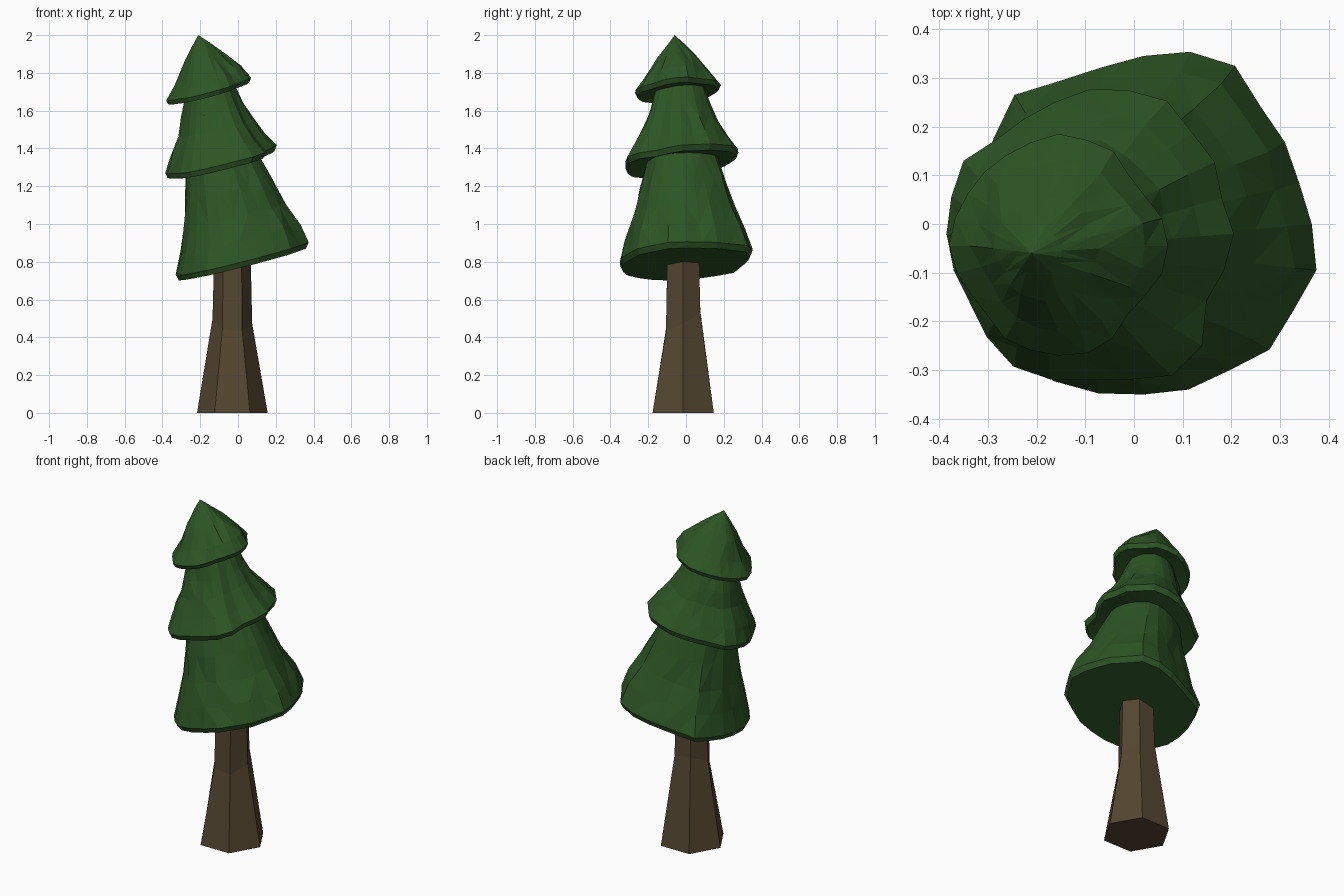
import bpy, bmesh, random
from math import sin, cos, tau

if "Cube" in bpy.data.objects:
    bpy.data.objects.remove(bpy.data.objects["Cube"])
random.seed(4)


def material(name, rgb):
    m = bpy.data.materials.new(name)
    m.diffuse_color = (*rgb, 1)
    m.use_nodes = True
    m.node_tree.nodes["Principled BSDF"].inputs["Base Color"].default_value = m.diffuse_color
    return m


def ring(bm, radii, scale, cx, cy, z, tilt, jitter=0.0):
    """Closed loop of vertices on a tilted plane; smaller rings become rounder."""
    mean, n, out = sum(radii) / len(radii), len(radii), []
    for i, r in enumerate(radii):
        r = scale * (r * scale + mean * (1 - scale)) + random.uniform(-jitter, jitter)
        dx, dy = r * cos(tau * i / n), r * sin(tau * i / n)
        dz = dx * tilt[0] + dy * tilt[1] + random.uniform(-jitter, jitter)
        out.append(bm.verts.new((cx + dx, cy + dy, z + dz)))
    return out


def bridge(bm, a, b):
    n = len(a)
    for i in range(n):
        bm.faces.new((a[i], a[(i + 1) % n], b[(i + 1) % n], b[i]))


def finish(bm, name, mat):
    bmesh.ops.recalc_face_normals(bm, faces=bm.faces)
    me = bpy.data.meshes.new(name)
    bm.to_mesh(me)
    bm.free()
    me.materials.append(mat)
    bpy.context.collection.objects.link(bpy.data.objects.new(name, me))


# Trunk: flared hexagonal post with a slanted bend
bm = bmesh.new()
loops = [ring(bm, [r] * 6, 1, -0.03, -0.015, z, t) for r, z, t in
         [(0.187, 0, (0, 0)), (0.105, 0.485, (-0.12, 0.52)), (0.096, 0.86, (0.25, 0.06))]]
for a, b in zip(loops, loops[1:]):
    bridge(bm, a, b)
bm.faces.new(loops[0])
bm.faces.new(loops[-1])
finish(bm, "trunk", material("bark", (0.09, 0.062, 0.03)))

# Skirt outlines: radius every 15 degrees, starting at +x
low = [.345, .33, .335, .34, .375, .366, .345, .333, .34, .375, .355, .35,
       .35, .36, .365, .365, .372, .36, .35, .352, .348, .365, .355, .367]
mid = [.295, .28, .295, .295, .315, .305, .297, .28, .272, .273, .30, .295,
       .295, .29, .285, .30, .315, .31, .30, .31, .336, .325, .276, .285]
top = [.225, .22, .205, .205, .225, .225, .23, .22, .215, .215, .215, .22,
       .225, .215, .205, .205, .22, .222, .225, .228, .22, .20, .205, .22]

# Each tier: outline, tilt, rings of (scale, centre x, centre y, z, jitter)
tiers = [
    (low, (.25, .06), [(.96, .02, 0, .79, 0), (1, .02, 0, .82, 0),
                       (.89, .01, -.005, .93, .008), (.76, -.02, -.01, 1.05, .008),
                       (.65, -.05, -.015, 1.19, .008), (.54, -.085, -.02, 1.33, 0)]),
    (mid, (.25, .11), [(.96, -.09, -.02, 1.315, 0), (1, -.09, -.02, 1.345, 0),
                       (.84, -.108, -.025, 1.42, .007), (.67, -.122, -.03, 1.51, .007),
                       (.56, -.135, -.03, 1.6, .006), (.45, -.148, -.035, 1.70, 0)]),
    (top, (.27, .09), [(.95, -.155, -.045, 1.69, 0), (1, -.155, -.045, 1.715, 0),
                       (.79, -.155, -.045, 1.785, .006), (.48, -.18, -.05, 1.875, .005),
                       (.22, -.197, -.055, 1.945, .003)]),
]

# Foliage: one continuous skin through the three leaning skirts
bm = bmesh.new()
loops = [ring(bm, radii, s, cx, cy, z, tilt, j)
         for radii, tilt, rows in tiers for s, cx, cy, z, j in rows]
for a, b in zip(loops, loops[1:]):
    bridge(bm, a, b)
bm.faces.new(loops[0])
tip = bm.verts.new((-0.21, -0.06, 2.0))
for i, v in enumerate(loops[-1]):
    bm.faces.new((v, loops[-1][(i + 1) % len(loops[-1])], tip))
bmesh.ops.triangulate(bm, faces=[f for f in bm.faces if len(f.verts) == 4])
finish(bm, "foliage", material("needles", (0.026, 0.091, 0.018)))
